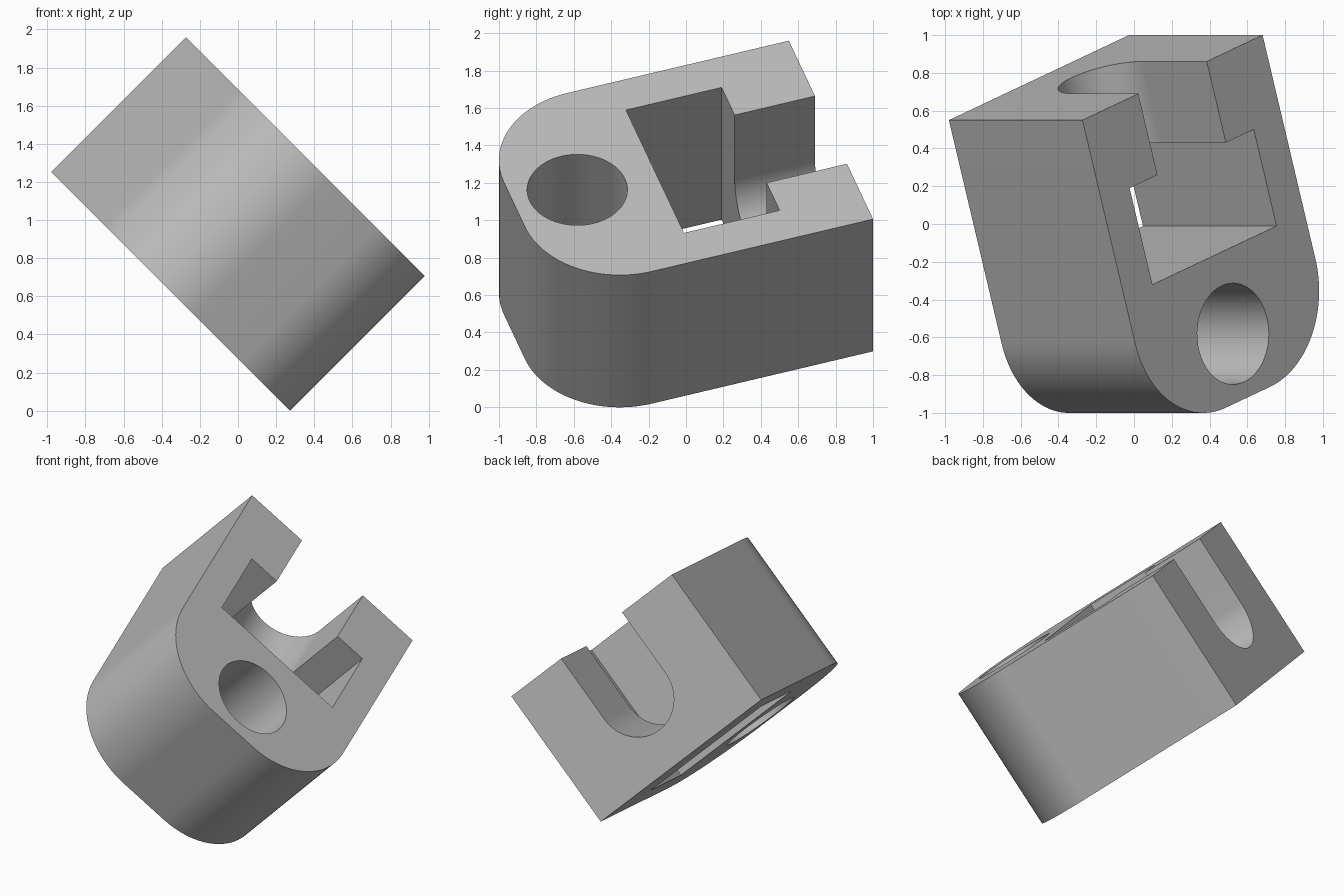
import bpy
import bmesh
from math import pi, cos, sin, sqrt, radians
from mathutils import Matrix, Vector

default = bpy.data.objects.get("Cube")
if default:
    bpy.data.objects.remove(default, do_unlink=True)

# Main dimensions, in the block's own frame: x across, y along, z thickness
HALF_W, FRONT, BACK, THICK = 0.711, -0.98, 0.804, 1.0
FILLET, HOLE_R, HOLE_Y = 0.535, 0.268, -0.626
POCKET_HALF, POCKET_FRONT, POCKET_BACK = 0.49, -0.188, 0.351
SLOT_R, SLOT_CENTRE = 0.27, -0.485


def arc(cx, cy, r, start, end, steps):
    return [(cx + r * cos(start + (end - start) * i / steps),
             cy + r * sin(start + (end - start) * i / steps))
            for i in range(steps + 1)]


def prism(name, profile, low, high, along_y=False):
    """Extrude a flat profile along z, or along y for an x-z profile."""
    bm = bmesh.new()
    place = (lambda p, d: (p[0], d, p[1])) if along_y else (lambda p, d: (p[0], p[1], d))
    face = bm.faces.new([bm.verts.new(place(p, low)) for p in profile])
    grown = bmesh.ops.extrude_face_region(bm, geom=[face])["geom"]
    shift = Vector(place((0, 0), high - low))
    bmesh.ops.translate(bm, vec=shift,
                        verts=[v for v in grown if isinstance(v, bmesh.types.BMVert)])
    bmesh.ops.recalc_face_normals(bm, faces=bm.faces)
    mesh = bpy.data.meshes.new(name)
    bm.to_mesh(mesh)
    bm.free()
    obj = bpy.data.objects.new(name, mesh)
    bpy.context.collection.objects.link(obj)
    return obj


# Block with two rounded front corners
inset = HALF_W - FILLET
outline = ([(HALF_W, BACK), (-HALF_W, BACK)]
           + arc(-inset, FRONT + FILLET, FILLET, pi, 1.5 * pi, 32)
           + arc(inset, FRONT + FILLET, FILLET, 1.5 * pi, 2 * pi, 32))
block = prism("clevis_block", outline, -THICK, 0)

# Cutters: through hole, through pocket, round-bottomed slot in the back wall
hole = prism("hole_cutter", arc(0, HOLE_Y, HOLE_R, 0, 2 * pi, 72)[:-1], -THICK - 0.2, 0.2)
pocket = prism("pocket_cutter",
               [(-POCKET_HALF, POCKET_FRONT), (POCKET_HALF, POCKET_FRONT),
                (POCKET_HALF, POCKET_BACK), (-POCKET_HALF, POCKET_BACK)],
               -THICK - 0.2, 0.2)
slot = prism("slot_cutter",
             [(SLOT_R, 0.2), (-SLOT_R, 0.2)] + arc(0, SLOT_CENTRE, SLOT_R, pi, 2 * pi, 40),
             0.1, BACK + 0.2, along_y=True)

cutters = [hole, pocket, slot]
for cutter in cutters:
    cutter.hide_render = True
    mod = block.modifiers.new(cutter.name, 'BOOLEAN')
    mod.operation = 'DIFFERENCE'
    mod.solver = 'EXACT'
    mod.object = cutter

# Bake the cuts and drop the cutters
bpy.context.view_layer.update()
graph = bpy.context.evaluated_depsgraph_get()
cut_mesh = bpy.data.meshes.new_from_object(block.evaluated_get(graph))
block.modifiers.clear()
block.data = cut_mesh
for cutter in cutters:
    bpy.data.objects.remove(cutter, do_unlink=True)

# Tilt the block: thickness leans toward +x and up, back end turned slightly
s, c, h = 0.3167, 0.9485, 1 / sqrt(2)
axes = Matrix(((c * h, -s * h, h), (s, c, 0), (-c * h, s * h, h))).to_4x4()
cut_mesh.transform(Matrix.Translation((0.384, 0.0125, 1.3025)) @ axes)

# Plain grey finish
grey = bpy.data.materials.new("plain_grey")
grey.use_nodes = True
colour = (0.5, 0.5, 0.5, 1)
grey.diffuse_color = colour
grey.node_tree.nodes["Principled BSDF"].inputs["Base Color"].default_value = colour
cut_mesh.materials.clear()
cut_mesh.materials.append(grey)

bpy.ops.object.select_all(action='DESELECT')
block.select_set(True)
bpy.context.view_layer.objects.active = block
bpy.ops.object.shade_smooth_by_angle(angle=radians(30))
